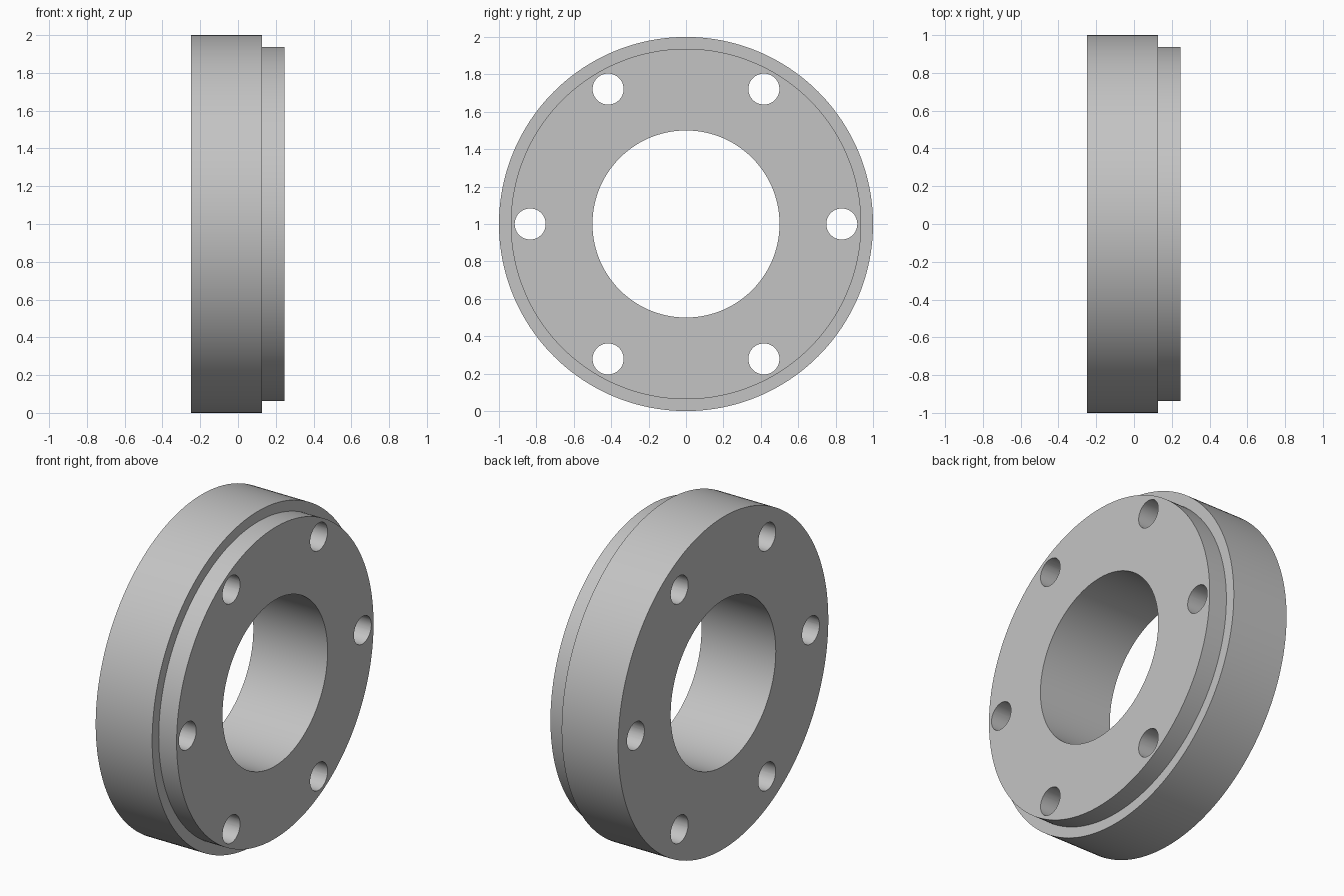
import bpy, bmesh, math
from mathutils import Matrix

if "Cube" in bpy.data.objects:
    bpy.data.objects.remove(bpy.data.objects["Cube"])

CZ = 1.0  # height of the ring axis, which runs along x

grey = bpy.data.materials.new("plain_grey")
grey.diffuse_color = (0.55, 0.55, 0.55, 1)
grey.use_nodes = True
grey.node_tree.nodes["Principled BSDF"].inputs["Base Color"].default_value = grey.diffuse_color


def make_object(name, bm):
    bmesh.ops.recalc_face_normals(bm, faces=bm.faces)
    mesh = bpy.data.meshes.new(name)
    bm.to_mesh(mesh)
    bm.free()
    mesh.materials.append(grey)
    obj = bpy.data.objects.new(name, mesh)
    bpy.context.collection.objects.link(obj)
    return obj


# Flange ring: stepped (x, radius) section revolved about the x axis
section = [(-0.248, 0.5), (-0.248, 1.0), (0.128, 1.0),
           (0.128, 0.937), (0.247, 0.937), (0.247, 0.5)]
SEG = 192
bm = bmesh.new()
rings = []
for i in range(SEG):
    a = 2 * math.pi * i / SEG
    rings.append([bm.verts.new((x, r * math.cos(a), CZ + r * math.sin(a)))
                  for x, r in section])
n = len(section)
for i in range(SEG):
    p, q = rings[i], rings[(i + 1) % SEG]
    for j in range(n):
        k = (j + 1) % n
        bm.faces.new((p[j], p[k], q[k], q[j]))
flange = make_object("flange_ring", bm)

# Six bolt holes, drilled right through
bm = bmesh.new()
for i in range(6):
    a = math.radians(60 * i)
    place = Matrix.Translation((0, 0.833 * math.cos(a), CZ + 0.833 * math.sin(a)))
    bmesh.ops.create_cone(bm, cap_ends=True, segments=48, radius1=0.083,
                          radius2=0.083, depth=1.0,
                          matrix=place @ Matrix.Rotation(math.pi / 2, 4, 'Y'))
cutter = make_object("bolt_hole_cutter", bm)
cutter.hide_render = True

cut = flange.modifiers.new("bolt_holes", 'BOOLEAN')
cut.operation = 'DIFFERENCE'
cut.solver = 'EXACT'
cut.object = cutter

bpy.ops.object.select_all(action='DESELECT')
flange.select_set(True)
bpy.context.view_layer.objects.active = flange
bpy.ops.object.modifier_apply(modifier=cut.name)
bpy.data.objects.remove(cutter, do_unlink=True)

# Smooth walls with crisp rims
bpy.ops.object.shade_smooth_by_angle(angle=math.radians(30))
